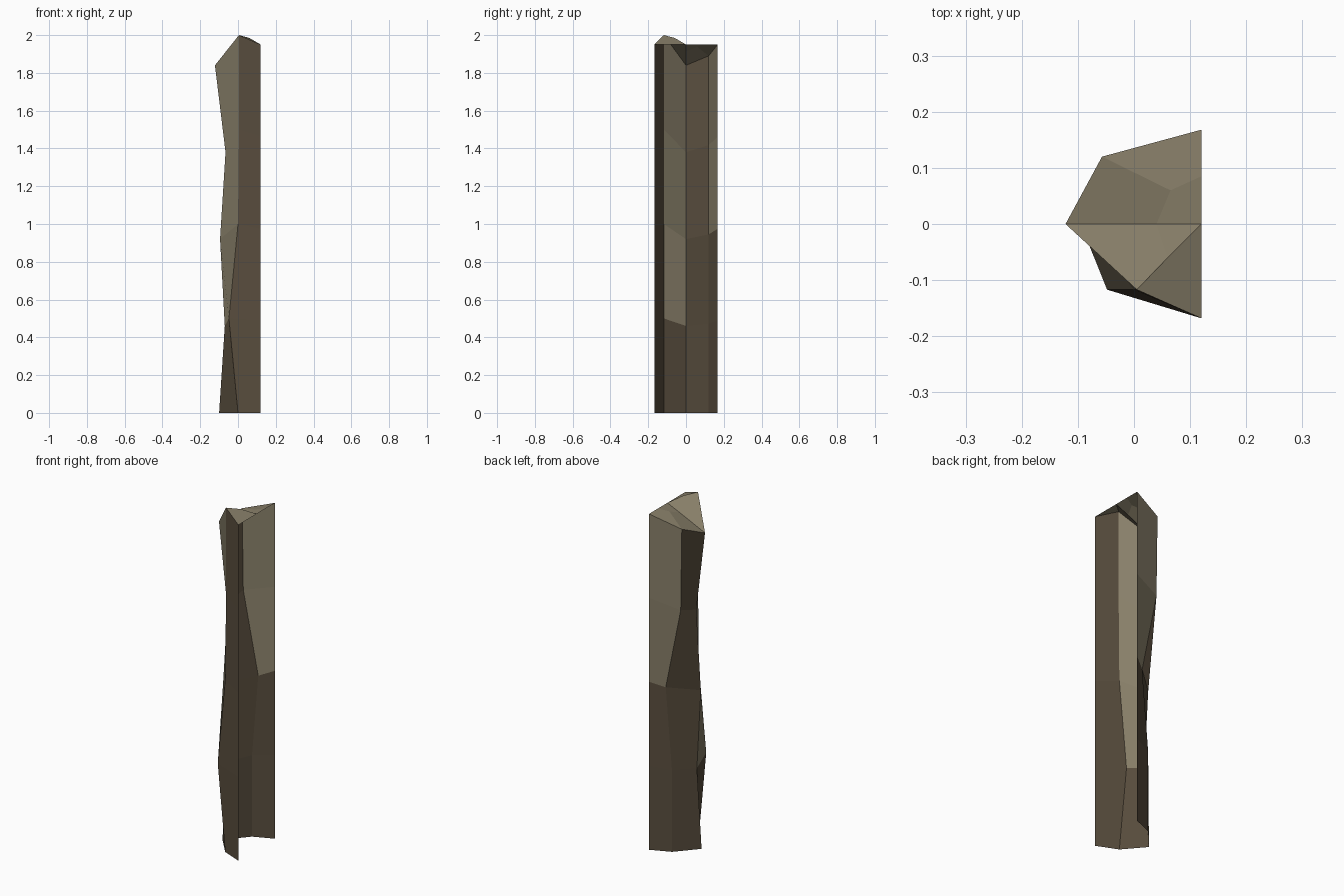
import bpy
import bmesh

cube = bpy.data.objects.get("Cube")
if cube:
    bpy.data.objects.remove(cube, do_unlink=True)


def make_material(name, colour):
    mat = bpy.data.materials.new(name)
    mat.use_nodes = True
    mat.diffuse_color = (*colour, 1)
    mat.node_tree.nodes["Principled BSDF"].inputs["Base Color"].default_value = (*colour, 1)
    return mat


dark_rock = make_material("dark_brown_rock", (0.098, 0.074, 0.047))
light_rock = make_material("light_tan_rock", (0.246, 0.212, 0.141))


def add_object(name, bm, materials):
    mesh = bpy.data.meshes.new(name)
    bm.to_mesh(mesh)
    bm.free()
    for mat in materials:
        mesh.materials.append(mat)
    obj = bpy.data.objects.new(name, mesh)
    bpy.context.collection.objects.link(obj)
    return obj


# Corner columns of the open-backed pillar: y, top height, x at each evenly spaced level
LEVELS = 4
columns = [
    (-0.168, 1.95, [0.12] * 5),
    (-0.117, 2.0, [0, -0.048, 0, 0.005, 0.005]),
    (0, 1.84, [-0.1, -0.07, -0.095, -0.066, -0.122]),
    (0.12, 1.89, [0.006, 0.006, 0.046, -0.05, -0.057]),
    (0.168, 1.95, [0.12] * 5),
]
# First level at which each wall strip turns light
light_from = [LEVELS, 1, LEVELS, 2]

# Faceted walls
bm = bmesh.new()
grid = [[bm.verts.new((x, y, top * i / LEVELS)) for i, x in enumerate(xs)]
        for y, top, xs in columns]
for strip, start in enumerate(light_from):
    a, b = grid[strip], grid[strip + 1]
    for i in range(LEVELS):
        face = bm.faces.new((a[i], a[i + 1], b[i + 1], b[i]))
        face.material_index = int(i >= start)
add_object("pillar_walls", bm, [dark_rock, light_rock])

# Sloping broken top
bm = bmesh.new()
front, ridge, tip, rear, back = [
    bm.verts.new((xs[-1], y, top)) for y, top, xs in columns]
middle = bm.verts.new((0.12, 0, 1.95))
edge = bm.verts.new((0.12, 0.085, 1.95))
hollow = bm.verts.new((0.04, 0, 1.915))
north = bm.verts.new((0.065, 0.06, 1.938))
south = bm.verts.new((0.06, -0.06, 1.985))
for loop in [
    (ridge, front, middle, south),
    (tip, ridge, south, hollow),
    (hollow, south, middle),
    (rear, tip, hollow, north),
    (back, rear, north, edge),
    (north, hollow, middle, edge),
]:
    bm.faces.new(loop)
add_object("pillar_top", bm, [light_rock])
